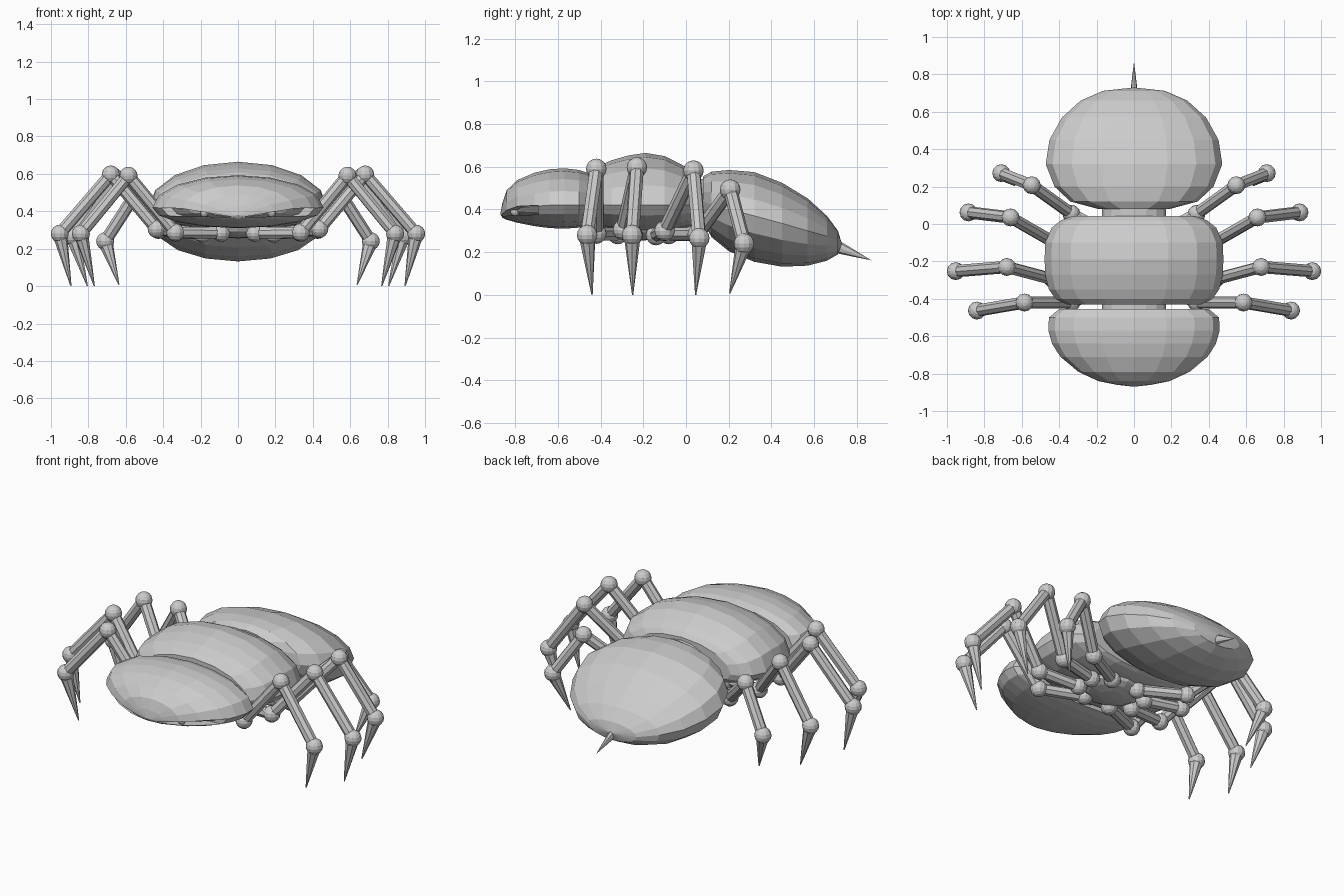
import bpy, bmesh, math
from mathutils import Vector

if "Cube" in bpy.data.objects:
    bpy.data.objects.remove(bpy.data.objects["Cube"])

def finish(bm, name):
    bmesh.ops.recalc_face_normals(bm, faces=bm.faces)
    me = bpy.data.meshes.new(name)
    bm.to_mesh(me)
    bm.free()
    ob = bpy.data.objects.new(name, me)
    bpy.context.collection.objects.link(ob)
    return ob

def loft(name, rings, front=None, back=None, n=16):
    """Low-poly shell along y; ring = (y, half width, bottom z, middle z, top z)."""
    bm = bmesh.new()
    rows = []
    for y, hw, bot, mid, top in rings:
        row = []
        for i in range(n):
            a = 2 * math.pi * i / n
            s = math.sin(a)
            z = mid + s * ((top - mid) if s > 0 else (mid - bot))
            row.append(bm.verts.new((hw * math.cos(a), y, z)))
        rows.append(row)
    for r0, r1 in zip(rows, rows[1:]):
        for i in range(n):
            j = (i + 1) % n
            bm.faces.new((r0[i], r0[j], r1[j], r1[i]))
    for row, tip in ((rows[0], front), (rows[-1], back)):
        if tip is None:
            bm.faces.new(row)
        else:
            v = bm.verts.new((0, *tip))
            for i in range(n):
                bm.faces.new((row[i], row[(i + 1) % n], v))
    return finish(bm, name)

def add_ball(bm, p, r):
    res = bmesh.ops.create_uvsphere(bm, u_segments=12, v_segments=8, radius=r)
    bmesh.ops.translate(bm, verts=res["verts"], vec=p)

def add_rod(bm, a, b, r0, r1, n=8):
    a, b = Vector(a), Vector(b)
    d = b - a
    res = bmesh.ops.create_cone(bm, cap_ends=True, segments=n, radius1=r0, radius2=r1, depth=d.length)
    q = Vector((0, 0, 1)).rotation_difference(d)
    for v in res["verts"]:
        v.co = q @ v.co + (a + b) / 2

# body segments
abdomen = [(.08, .19, .34, .44, .555), (.12, .34, .27, .42, .577), (.2, .425, .205, .40, .585),
           (.32, .472, .155, .37, .575), (.45, .452, .132, .335, .525), (.57, .385, .137, .30, .452),
           (.66, .285, .16, .275, .37), (.712, .165, .19, .25, .30)]
loft("abdomen", abdomen, back=(.73, .24))

thorax = [(-.43, .36, .33, .42, .58), (-.40, .42, .32, .42, .608), (-.35, .455, .31, .42, .63),
          (-.27, .475, .30, .42, .653), (-.19, .478, .295, .42, .665), (-.1, .475, .30, .42, .65),
          (-.02, .44, .31, .42, .61), (.02, .39, .32, .42, .585), (.042, .33, .33, .42, .56)]
loft("thorax", thorax)

head_rings = [(-.455, .40, .325, .42, .57), (-.50, .455, .315, .42, .585), (-.57, .458, .31, .42, .593),
              (-.64, .438, .313, .42, .588), (-.71, .395, .322, .415, .572), (-.79, .30, .338, .41, .538),
              (-.84, .19, .352, .40, .49), (-.86, .09, .362, .39, .43)]
head = loft("head", head_rings, back=(-.87, .378))

# recessed face inside the slots
core = [(y * .92 - .045, hw * .88, b + .02, m, t - .03) for y, hw, b, m, t in head_rings]
core = [(max(y, -.80 - .001 * i), hw, b, m, t) for i, (y, hw, b, m, t) in enumerate(core)]
loft("recessed_face", core[1:])

# slanted eye slots cut into the head front
for s in (-1, 1):
    prof = [(.02, .368), (.3, .415), (.55, .425), (.55, .382), (.3, .374)]
    bm = bmesh.new()
    f = bm.faces.new([bm.verts.new((s * x, -1, z)) for x, z in prof])
    ext = bmesh.ops.extrude_face_region(bm, geom=[f])
    bmesh.ops.translate(bm, vec=(0, .31, 0), verts=[v for v in ext["geom"] if isinstance(v, bmesh.types.BMVert)])
    cutter = finish(bm, "slot_cutter")
    cutter.hide_render = True
    cutter.hide_viewport = True
    mod = head.modifiers.new("slot", "BOOLEAN")
    mod.operation = "DIFFERENCE"
    mod.solver = "EXACT"
    mod.object = cutter

# eyes
bm = bmesh.new()
for s in (-1, 1):
    add_ball(bm, (s * .18, -.80, .39), .022)
finish(bm, "eyes")

# waist connectors
bm = bmesh.new()
for y0, y1 in ((.02, .11), (-.48, -.41)):
    add_rod(bm, (0, y0, .44), (0, y1, .44), .17, .17, 16)
for v in bm.verts:
    v.co.z = .44 + (v.co.z - .44) * .6
finish(bm, "waist_connectors")

# underside plate
bm = bmesh.new()
add_ball(bm, (0, 0, 0), 1)
for v in bm.verts:
    v.co = (v.co.x * .19, v.co.y * .16 - .2, v.co.z * .06 + .315)
finish(bm, "underside_plate")

# stinger
bm = bmesh.new()
add_rod(bm, (0, .69, .232), (0, .868, .162), .034, 0)
for v in bm.verts:
    v.co.x *= .65
finish(bm, "stinger")

# legs: hip, outer hip, knee, ankle, claw tip
legs = {
    "front_leg": [(.09, -.32, .285), (.335, -.42, .287), (.585, -.42, .59), (.84, -.463, .28), (.768, -.44, 0)],
    "front_middle_leg": [(.19, -.25, .28), (.435, -.295, .305), (.68, -.23, .597), (.953, -.252, .28), (.893, -.25, 0)],
    "rear_middle_leg": [(.19, -.14, .28), (.425, -.1, .30), (.66, .035, .582), (.885, .062, .265), (.805, .045, 0)],
    "rear_leg": [(.09, -.08, .285), (.335, .055, .285), (.547, .207, .493), (.71, .272, .24), (.637, .205, .008)],
}
for name, pts in legs.items():
    for side, s in (("left", -1), ("right", 1)):
        p = [Vector((s * x, y, z)) for x, y, z in pts]
        bm = bmesh.new()
        for a, b in zip(p[:3], p[1:4]):
            add_rod(bm, a, b, .033, .033)
        add_rod(bm, p[3], p[4], .04, .003)
        for q in p[:4]:
            add_ball(bm, q, .048)
        finish(bm, f"{side}_{name}")
